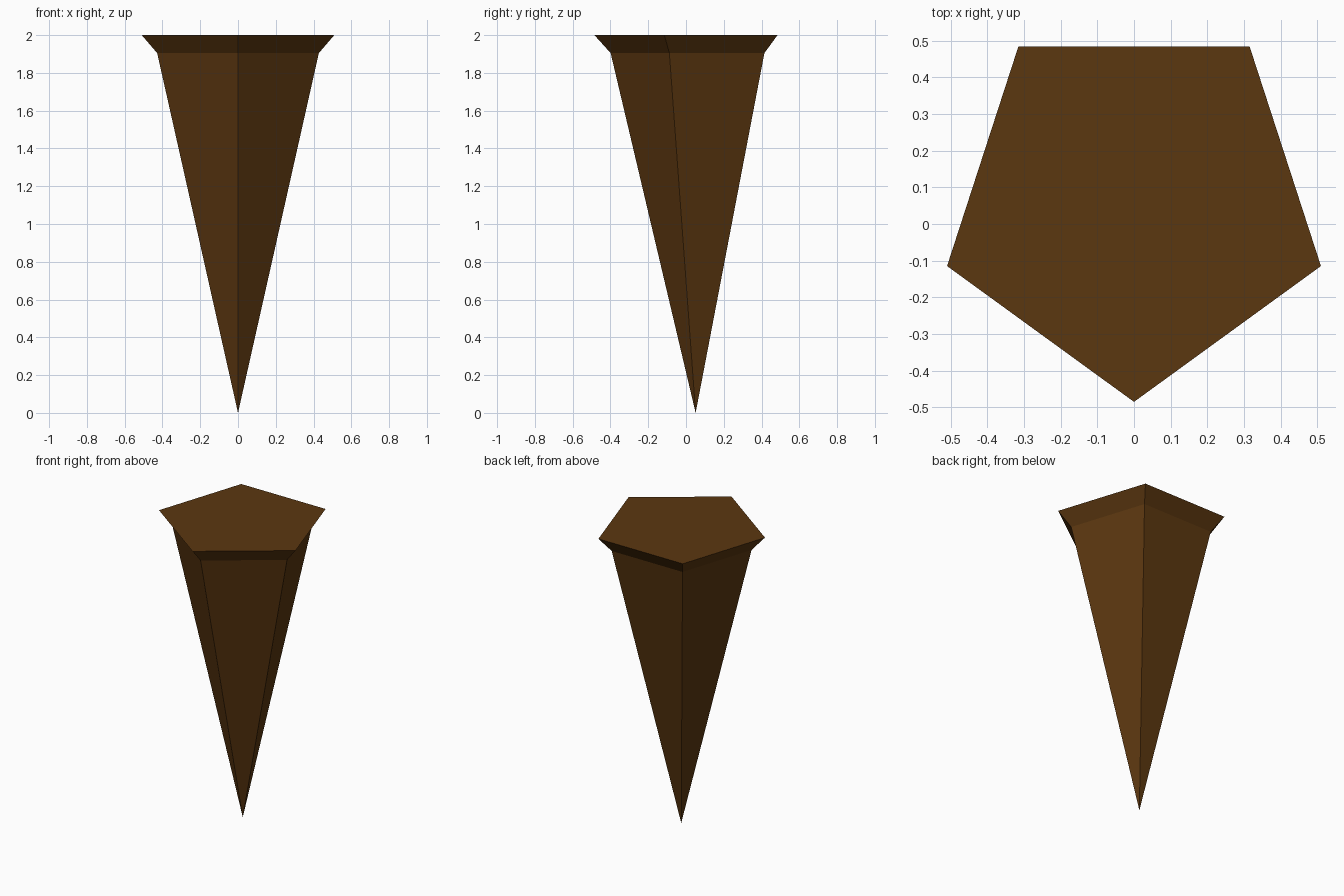
import bpy, bmesh, math

if "Cube" in bpy.data.objects:
    bpy.data.objects.remove(bpy.data.objects["Cube"])

SIDES = 5
CENTRE_Y = 0.051

wood = bpy.data.materials.new("dark_brown_wood")
wood.diffuse_color = (0.105, 0.038, 0.005, 1)
wood.use_nodes = True
wood.node_tree.nodes["Principled BSDF"].inputs["Base Color"].default_value = wood.diffuse_color

bm = bmesh.new()


def ring(radius, z):
    """Regular pentagon with one corner pointing to the front."""
    angles = [-math.pi / 2 + i * math.tau / SIDES for i in range(SIDES)]
    return [bm.verts.new((radius * math.cos(a), CENTRE_Y + radius * math.sin(a), z))
            for a in angles]


# Tapered spike with a flared head
tip = bm.verts.new((0, CENTRE_Y, 0))
neck = ring(0.45, 1.905)
rim = ring(0.536, 2.0)

for i in range(SIDES):
    j = (i + 1) % SIDES
    bm.faces.new((tip, neck[j], neck[i]))
    bm.faces.new((neck[i], neck[j], rim[j], rim[i]))
bm.faces.new(rim)
bmesh.ops.recalc_face_normals(bm, faces=bm.faces)

mesh = bpy.data.meshes.new("spike")
bm.to_mesh(mesh)
bm.free()
mesh.materials.append(wood)
spike = bpy.data.objects.new("spike", mesh)
bpy.context.collection.objects.link(spike)
